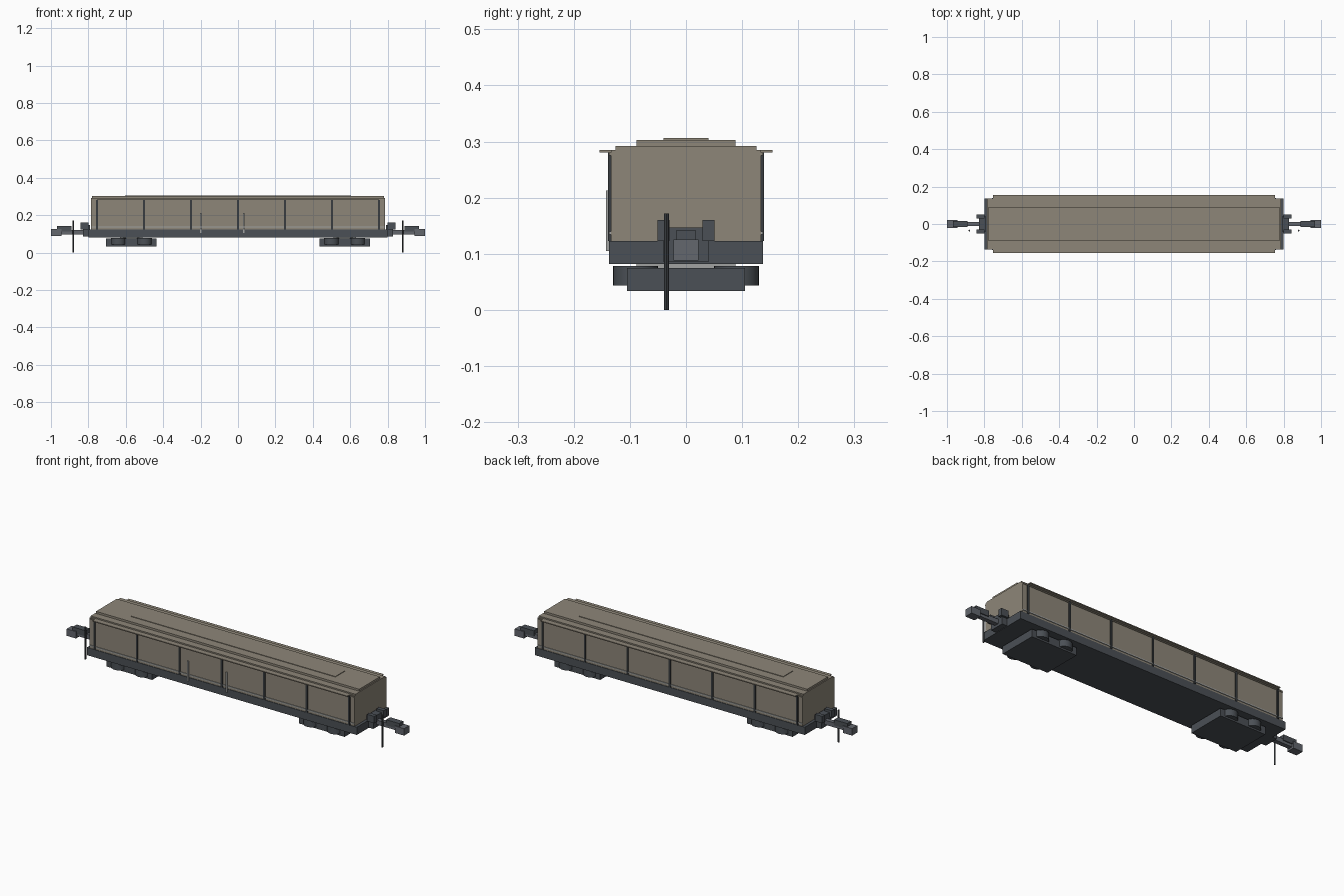
import bpy, math

if "Cube" in bpy.data.objects:
    bpy.data.objects.remove(bpy.data.objects["Cube"])


def material(name, rgb):
    m = bpy.data.materials.new(name)
    m.diffuse_color = (*rgb, 1)
    m.use_nodes = True
    m.node_tree.nodes["Principled BSDF"].inputs["Base Color"].default_value = m.diffuse_color
    return m


BEIGE = material("warm grey beige", (0.27, 0.24, 0.19))
FRAME = material("slate grey", (0.07, 0.08, 0.092))
STEEL = material("mid steel grey", (0.125, 0.135, 0.155))
DARK = material("dark grey", (0.04, 0.045, 0.05))
LIGHT = material("light grey", (0.36, 0.37, 0.36))


def box(name, x, y, z, mat):
    """Box from (min, max) ranges on each axis."""
    x, y, z = sorted(x), sorted(y), sorted(z)
    v = [(a, b, c) for a in x for b in y for c in z]
    f = [(0, 1, 3, 2), (4, 6, 7, 5), (0, 4, 5, 1), (2, 3, 7, 6), (0, 2, 6, 4), (1, 5, 7, 3)]
    me = bpy.data.meshes.new(name)
    me.from_pydata(v, [], f)
    me.materials.append(mat)
    ob = bpy.data.objects.new(name, me)
    bpy.context.collection.objects.link(ob)
    return ob


def cylinder(name, x, y, z, r, mat, sides=32):
    """Upright cylinder between two heights."""
    bpy.ops.mesh.primitive_cylinder_add(vertices=sides, radius=r, depth=z[1] - z[0],
                                        location=(x, y, sum(z) / 2))
    ob = bpy.context.object
    ob.name = name
    ob.data.materials.append(mat)
    bpy.ops.object.shade_smooth_by_angle()


def sym(a):
    return (-a, a)


# Underframe and wagon body
box("underframe", sym(0.80), sym(0.137), (0.082, 0.123), FRAME)
box("body", sym(0.785), sym(0.134), (0.123, 0.285), BEIGE)

# Stepped roof with overhanging eaves
box("roof_lower", sym(0.785), sym(0.126), (0.285, 0.292), BEIGE)
box("roof_upper", sym(0.78), sym(0.088), (0.292, 0.303), BEIGE)
box("roof_walkway", sym(0.605), sym(0.04), (0.303, 0.306), BEIGE)
for s in (-1, 1):
    box("eave", sym(0.755), (s * 0.13, s * 0.154), (0.280, 0.285), BEIGE)

# Side posts and rails
for s in (-1, 1):
    for i in range(-3, 4):
        px = i * 0.2515
        box("side_post", (px - 0.005, px + 0.005), (s * 0.133, s * 0.139), (0.123, 0.28), DARK)
    box("lower_rail", sym(0.785), (s * 0.133, s * 0.1375), (0.134, 0.140), LIGHT)
    box("upper_rail", sym(0.785), (s * 0.133, s * 0.1375), (0.275, 0.280), BEIGE)

# Handrails on the front side
for px in (-0.198, 0.03):
    box("handrail", (px - 0.004, px + 0.004), (-0.143, -0.137), (0.105, 0.213), LIGHT)

for e in (-1, 1):
    # Bogie: flat plate, four round wheels and a pivot plate
    c = e * 0.57
    box("bogie_plate", (c - 0.135, c + 0.135), sym(0.105), (0.034, 0.075), FRAME)
    box("bogie_bolster", (c - 0.06, c + 0.06), sym(0.088), (0.075, 0.083), LIGHT)
    for dx in (-0.07, 0.07):
        for y in (-0.09, 0.09):
            cylinder("wheel", c + dx, y, (0.043, 0.078), 0.04, FRAME)

    # End beam brackets
    for s in (-1, 1):
        box("end_bracket", (e * 0.80, e * 0.843), (s * 0.029, s * 0.051), (0.123, 0.16), FRAME)
    box("draft_box", (e * 0.79, e * 0.83), sym(0.04), (0.085, 0.147), FRAME)

    # Coupler shank, head and top latch
    box("coupler_shank", (e * 0.83, e * 0.95), sym(0.012), (0.098, 0.122), STEEL)
    box("coupler_head", (e * 0.945, e * 1.0), sym(0.022), (0.088, 0.125), STEEL)
    box("coupler_latch", (e * 0.89, e * 0.968), sym(0.017), (0.112, 0.142), FRAME)

    # Upright brake rod beside the coupler
    cylinder("brake_rod", e * 0.88, -0.035, (0.0, 0.172), 0.0045, DARK, 12)
